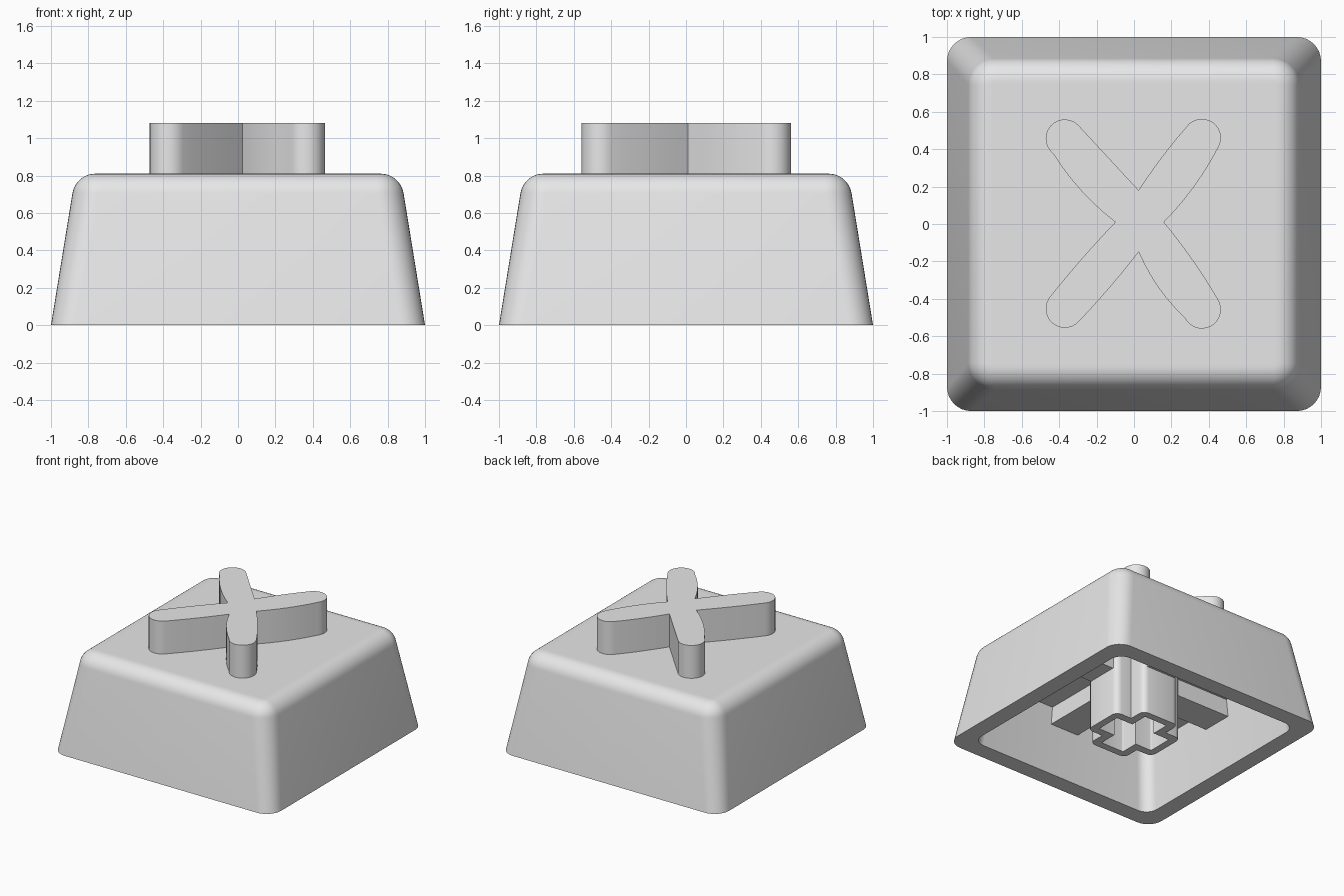
import bpy, bmesh
from math import sin, cos, pi, radians
from mathutils import Vector

cube = bpy.data.objects.get("Cube")
if cube:
    bpy.data.objects.remove(cube, do_unlink=True)

grey = bpy.data.materials.new("light_grey")
grey.use_nodes = True
grey.diffuse_color = (0.8, 0.8, 0.8, 1)
grey.node_tree.nodes["Principled BSDF"].inputs["Base Color"].default_value = (0.8, 0.8, 0.8, 1)


def arc(cx, cy, r, start, end, steps):
    """Points along an arc, angles in degrees."""
    angles = [radians(start + (end - start) * i / steps) for i in range(steps + 1)]
    return [(cx + r * cos(a), cy + r * sin(a)) for a in angles]


def rounded_square(half, r):
    points = []
    for k, (sx, sy) in enumerate([(1, 1), (-1, 1), (-1, -1), (1, -1)]):
        c = half - r
        points += arc(sx * c, sy * c, r, 90 * k, 90 * k + 90, 8)
    return points


def plus_outline(length, width, r):
    """Plus shape with rounded tips, made from one arm turned four times."""
    arm = arc(length - r, r - width, r, -90, 0, 4)
    arm += arc(length - r, width - r, r, 0, 90, 4) + [(width, width)]
    points = []
    for k in range(4):
        c, s = round(cos(k * pi / 2)), round(sin(k * pi / 2))
        points += [(x * c - y * s, x * s + y * c) for x, y in arm]
    return points


def loft(name, sections):
    """Skin a list of (outline, z) sections and cap both ends."""
    bm = bmesh.new()
    rings = [[bm.verts.new((x, y, z)) for x, y in outline] for outline, z in sections]
    for low, high in zip(rings, rings[1:]):
        for i in range(len(low)):
            bm.faces.new((low[i - 1], low[i], high[i], high[i - 1]))
    bm.faces.new(rings[0])
    bm.faces.new(rings[-1])
    bmesh.ops.recalc_face_normals(bm, faces=bm.faces)
    mesh = bpy.data.meshes.new(name)
    bm.to_mesh(mesh)
    bm.free()
    mesh.materials.append(grey)
    mesh.shade_smooth()
    mesh.set_sharp_from_angle(angle=radians(30))
    obj = bpy.data.objects.new(name, mesh)
    bpy.context.collection.objects.link(obj)
    return obj


# Hollow tapered shell: ceiling, inner wall, rim, outer wall, rounded shoulder
top, ceiling, fillet, flat = 0.81, 0.54, 0.125, 0.762
shell = [(rounded_square(0.80, 0.10), ceiling),
         (rounded_square(0.86, 0.10), 0),
         (rounded_square(1.0, 0.13), 0)]
for x, z in arc(flat, top - fillet, fillet, 9.2, 90, 10):
    shell.append((rounded_square(x, x - flat + 0.018), z))
shell.append((rounded_square(flat - 0.015, 0.01), top))
loft("keycap_shell", shell)

# Socket stem with a plus-shaped hole
outer, hole = plus_outline(0.315, 0.17, 0.05), plus_outline(0.255, 0.105, 0.008)
loft("socket_stem", [(outer, ceiling + 0.02), (outer, 0), (hole, 0), (hole, 0.4)])

# Crossed ribs under the ceiling
for name, hx, hy in [("side_rib", 0.83, 0.13), ("long_rib", 0.13, 0.83)]:
    box = [(hx, hy), (-hx, hy), (-hx, -hy), (hx, -hy)]
    loft(name, [(box, 0.4), (box, ceiling + 0.02)])


# Raised cross: four rounded arm tips joined by gently bowed edges to sharp notches
def bowed(p, q, bow, steps=6):
    p, q = Vector(p), Vector(q)
    side = Vector((q.y - p.y, p.x - q.x)).normalized()
    return [tuple(p.lerp(q, t) + side * bow * 4 * t * (1 - t))
            for t in (i / steps for i in range(1, steps))]


# tip centre, arc start and end, bow before and after the tip, following notch
arms = [((0.363, 0.46), -35, 145, 0.018, 0.008, (0.025, 0.18)),
        ((-0.37, 0.457), 48, 232, 0.0, 0.022, (-0.10, 0.01)),
        ((-0.37, -0.453), 138, 318, 0.006, 0.006, (0.025, -0.15)),
        ((0.363, -0.457), 208, 394, 0.022, 0.01, (0.16, 0.01))]
outline, notch = [], arms[-1][-1]
for (cx, cy), start, end, bow_in, bow_out, next_notch in arms:
    tip = arc(cx, cy, 0.102, start, end, 14)
    outline += bowed(notch, tip[0], bow_in) + tip
    outline += bowed(tip[-1], next_notch, bow_out) + [next_notch]
    notch = next_notch
loft("raised_cross", [(outline, top - 0.02), (outline, 1.08)])
